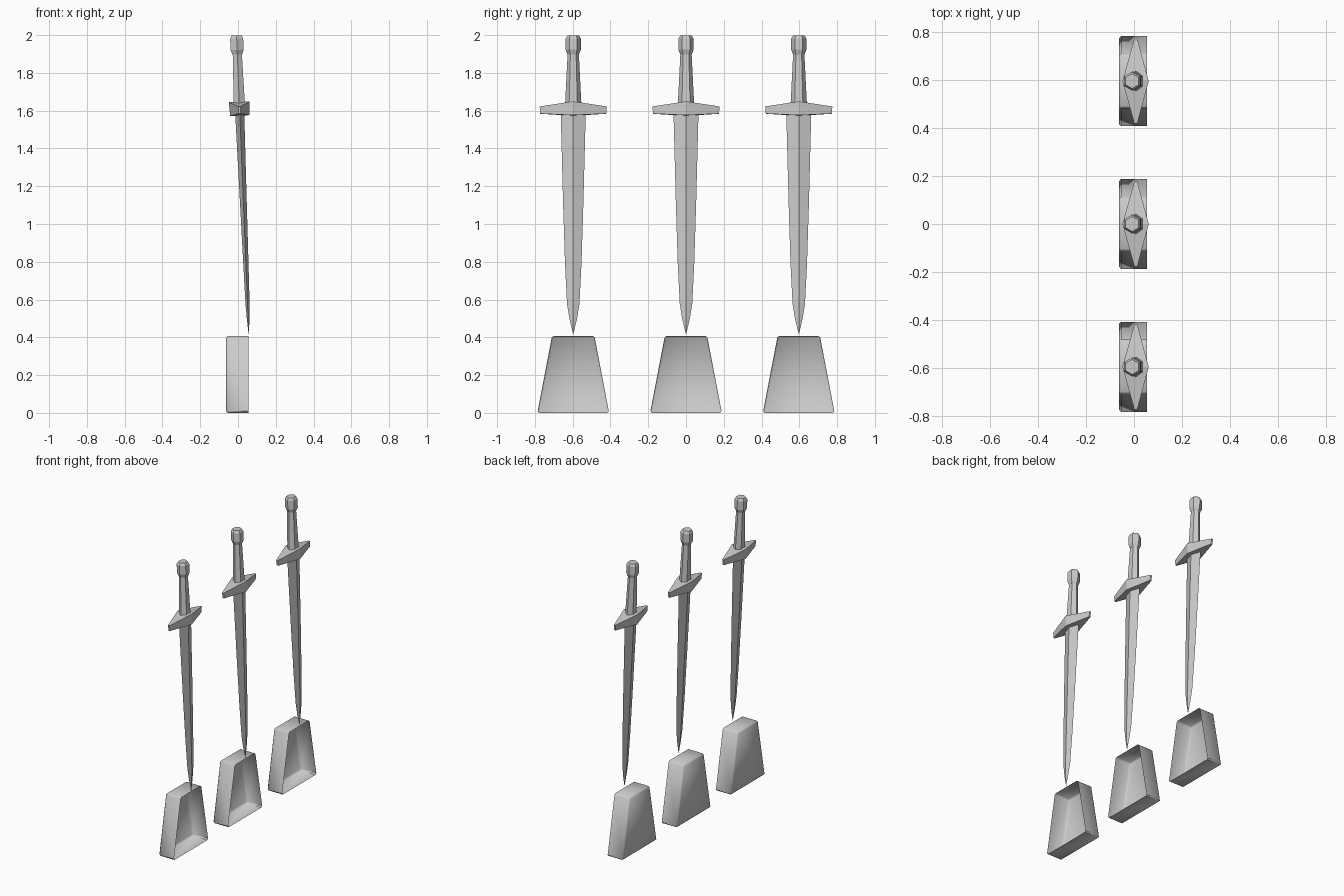
import bpy, bmesh, math
from mathutils import Matrix, Vector

if "Cube" in bpy.data.objects:
    bpy.data.objects.remove(bpy.data.objects["Cube"], do_unlink=True)

grey = bpy.data.materials.new("plain_grey")
grey.use_nodes = True
GREY = (0.6, 0.6, 0.6, 1)
grey.diffuse_color = GREY
grey.node_tree.nodes["Principled BSDF"].inputs["Base Color"].default_value = GREY

SPACING = 0.597
TIP = Vector((0.057, 0, 0.418))
TILT = Matrix.Translation(TIP) @ Matrix.Rotation(-0.041, 4, "Y")


def finish(name, bm, y, matrix=Matrix(), smooth=None):
    """Turn a bmesh into a placed, coloured object."""
    bmesh.ops.recalc_face_normals(bm, faces=bm.faces)
    mesh = bpy.data.meshes.new(name)
    bm.to_mesh(mesh)
    bm.free()
    mesh.materials.append(grey)
    obj = bpy.data.objects.new(name, mesh)
    bpy.context.collection.objects.link(obj)
    obj.matrix_world = Matrix.Translation((0, y, 0)) @ matrix
    if smooth:
        bpy.ops.object.select_all(action="DESELECT")
        obj.select_set(True)
        bpy.context.view_layer.objects.active = obj
        bpy.ops.object.shade_smooth_by_angle(angle=math.radians(smooth))


def loft(sides, rings):
    """Stack polygon rings (height, x radius, y radius), corners on the y axis."""
    bm = bmesh.new()
    loops = []
    for z, rx, ry in rings:
        turn = [2 * math.pi * i / sides for i in range(sides)]
        loops.append([bm.verts.new((rx * math.sin(a), ry * math.cos(a), z)) for a in turn])
    for low, high in zip(loops, loops[1:]):
        for i in range(sides):
            j = (i + 1) % sides
            bm.faces.new((low[i], low[j], high[j], high[i]))
    bm.faces.new(loops[0])
    bm.faces.new(loops[-1])
    return bm


def crossguard():
    """Diamond bar whose ends droop on top and lift underneath."""
    bm = bmesh.new()
    outline = [(0.055, 0), (0.006, 0.178), (-0.006, 0.178),
               (-0.055, 0), (-0.006, -0.178), (0.006, -0.178)]
    low, high = [], []
    for x, y in outline:
        end = abs(y) > 0
        low.append(bm.verts.new((x * 0.93, y * 0.98, 1.167 if end else 1.157)))
        high.append(bm.verts.new((x, y, 1.205 if end else 1.230)))
    for i in range(6):
        j = (i + 1) % 6
        bm.faces.new((low[i], low[j], high[j], high[i]))
    for ring in (low, high):
        bm.faces.new((ring[0], ring[1], ring[2], ring[3]))
        bm.faces.new((ring[3], ring[4], ring[5], ring[0]))
    return bm


def open_box():
    """Tapered thin shell, open towards +x, with softened edges."""
    bm = bmesh.new()
    bmesh.ops.create_cube(bm, size=1)
    for v in bm.verts:
        top = v.co.z > 0
        v.co = (0.055 if v.co.x > 0 else -0.063,
                math.copysign(0.112 if top else 0.19, v.co.y),
                0.408 if top else 0)
    bm.normal_update()
    front = [f for f in bm.faces if f.normal.x > 0.9]
    bmesh.ops.delete(bm, geom=front, context="FACES_ONLY")
    edges = [e for e in bm.edges if not e.is_boundary]
    bmesh.ops.bevel(bm, geom=edges, offset=0.009, segments=1,
                    affect="EDGES", profile=0.5)
    return bm


blade = [(0, 0.001, 0.001), (0.08, 0.007, 0.020), (0.16, 0.011, 0.033),
         (0.38, 0.014, 0.044), (0.7, 0.018, 0.054), (1.165, 0.024, 0.066)]
grip = [(1.22, 0.034, 0.043), (1.48, 0.028, 0.030)]
pommel = [(1.48, 0.029, 0.030), (1.505, 0.040, 0.040),
          (1.565, 0.040, 0.040), (1.581, 0.031, 0.031)]

# Three matching swords, each above its own box
for label, y in (("front", -SPACING), ("middle", 0), ("back", SPACING)):
    finish(label + "_blade", loft(4, blade), y, TILT)
    finish(label + "_crossguard", crossguard(), y, TILT)
    finish(label + "_grip", loft(6, grip), y, TILT)
    finish(label + "_pommel", loft(6, pommel), y, TILT)
    finish(label + "_box", open_box(), y, smooth=50)
